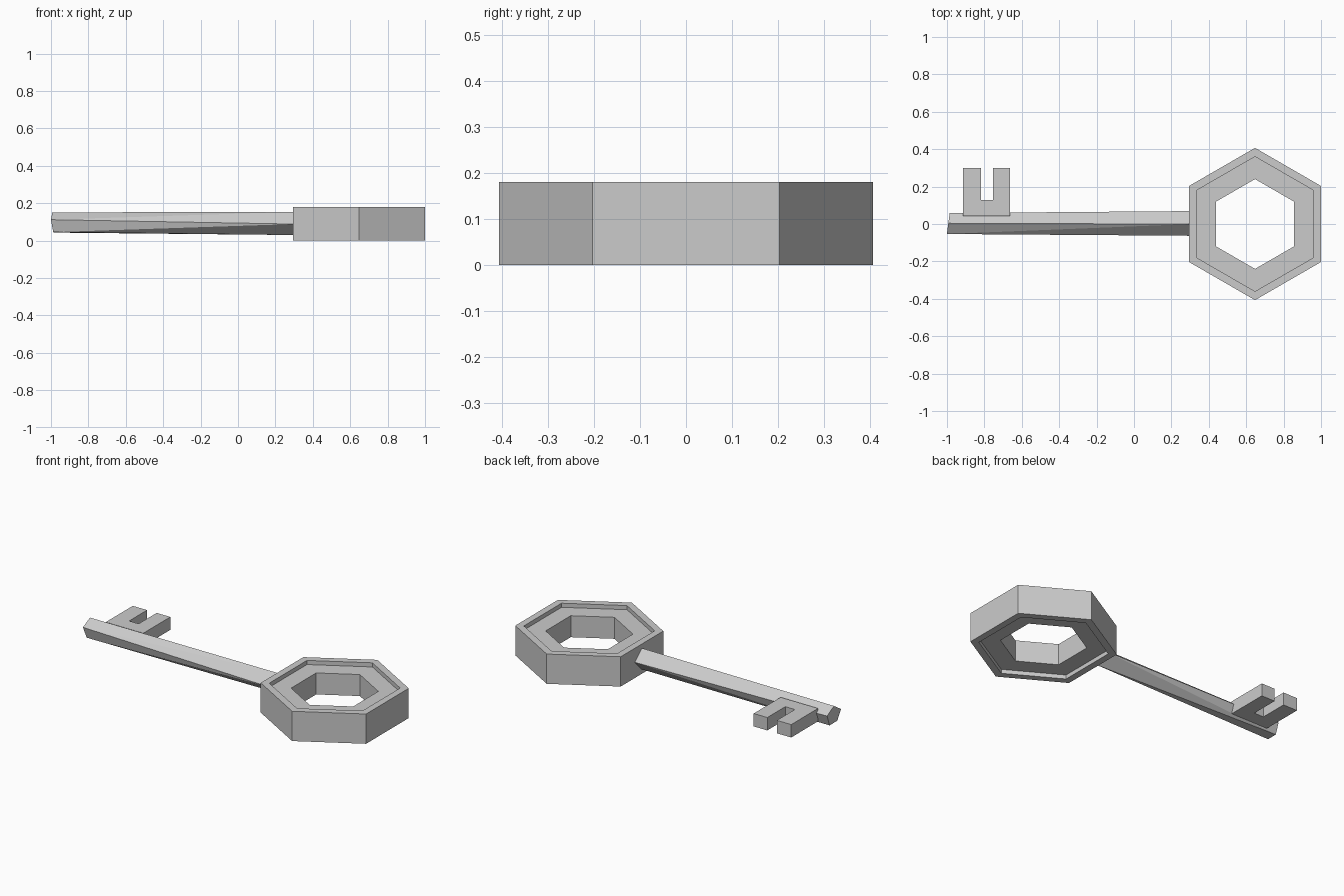
import bpy
from math import sin, cos, pi, radians

if "Cube" in bpy.data.objects:
    bpy.data.objects.remove(bpy.data.objects["Cube"])


def make(name, verts, faces):
    mesh = bpy.data.meshes.new(name)
    mesh.from_pydata(verts, [], faces)
    obj = bpy.data.objects.new(name, mesh)
    bpy.context.collection.objects.link(obj)
    # make normals consistent
    import bmesh
    bm = bmesh.new()
    bm.from_mesh(mesh)
    bmesh.ops.recalc_face_normals(bm, faces=bm.faces)
    bm.to_mesh(mesh)
    bm.free()
    return obj


# Handle: hexagonal ring with a raised rim on both sides
profile = [(.407, 0), (.407, .18), (.36, .18), (.36, .155),
           (.24, .155), (.24, .025), (.36, .025), (.36, 0)]
n, cx = len(profile), .647
verts = [(cx + r * cos(pi / 2 + k * pi / 3), r * sin(pi / 2 + k * pi / 3), z)
         for k in range(6) for r, z in profile]
faces = [(k * n + i, k * n + (i + 1) % n,
          (k + 1) % 6 * n + (i + 1) % n, (k + 1) % 6 * n + i)
         for k in range(6) for i in range(n)]
make("key_handle", verts, faces)

# Shaft: five-sided tip (0-4) lofted to a diamond at the handle (5-8)
# tip order: top, front, bottom front, bottom back, back
tip_x = [-.993, -1, -.988, -.985, -.985]
verts = []
for k, x in enumerate(tip_x):
    a = radians(88 + 72 * k)
    verts.append((x, .002 + .059 * cos(a), .092 + .059 * sin(a)))
for k in range(4):
    a = radians(93 + 90 * k)
    verts.append((.296, .003 + .066 * cos(a), .092 + .062 * sin(a)))
faces = [(0, 1, 5), (1, 6, 5), (1, 2, 6), (2, 7, 6), (2, 3, 7),
         (3, 8, 7), (3, 4, 8), (4, 0, 8), (0, 5, 8),
         (4, 3, 2, 1, 0), (5, 6, 7, 8)]
make("key_shaft", verts, faces)

# Bit: extruded U outline with two teeth
outline = [(-.914, .043), (-.663, .043), (-.663, .3), (-.754, .3),
           (-.754, .128), (-.818, .128), (-.818, .3), (-.914, .3)]
m = len(outline)
verts = [(x, y, z) for z in (.052, .13) for x, y in outline]
faces = [tuple(range(m)), tuple(range(m, 2 * m))]
faces += [(i, (i + 1) % m, m + (i + 1) % m, m + i) for i in range(m)]
make("key_bit", verts, faces)
